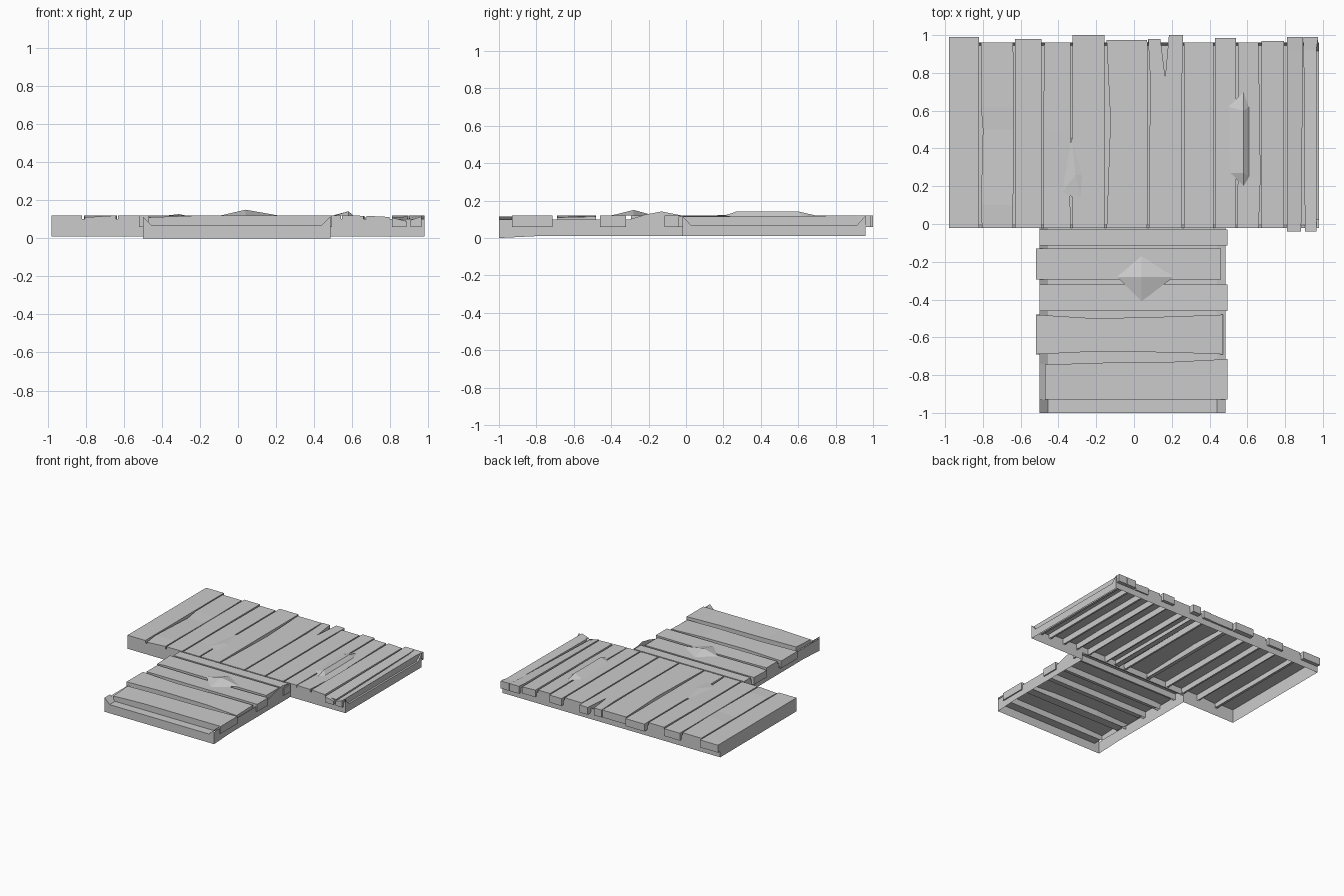
import bpy, bmesh
from mathutils import Vector

if "Cube" in bpy.data.objects:
    bpy.data.objects.remove(bpy.data.objects["Cube"])

BASE = 0.07   # bottom of the gaps between boards


def make(name, polys, center):
    """Open shell from polygons, every face turned away from center."""
    bm = bmesh.new()
    for p in polys:
        f = bm.faces.new([bm.verts.new(v) for v in p])
        f.normal_update()
        if f.normal.dot(f.calc_center_median() - Vector(center)) < 0:
            f.normal_flip()
    bmesh.ops.remove_doubles(bm, verts=bm.verts, dist=0.0005)
    me = bpy.data.meshes.new(name)
    bm.to_mesh(me)
    bm.free()
    ob = bpy.data.objects.new(name, me)
    bpy.context.collection.objects.link(ob)
    return ob


def pt(along_y, t, s, z):
    return (s, t, z) if along_y else (t, s, z)


def plank(name, along_y, stations, walls):
    """Stations: (position along, low edge, high edge, z low, z high)."""
    polys = []
    P = lambda t, s, z: pt(along_y, t, s, z)
    for a, b in zip(stations, stations[1:]):
        polys.append([P(a[0], a[1], a[3]), P(a[0], a[2], a[4]),
                      P(b[0], b[2], b[4]), P(b[0], b[1], b[3])])
        for e in (1, 2):
            polys.append([P(a[0], a[e], a[e + 2]), P(b[0], b[e], b[e + 2]),
                          P(b[0], b[e], BASE), P(a[0], a[e], BASE)])
    for s, wall in ((stations[0], walls[0]), (stations[-1], walls[1])):
        over = s[0] < wall - .003 if s is stations[0] else s[0] > wall + .003
        z = .06 if over else BASE
        polys.append([P(s[0], s[1], s[3]), P(s[0], s[2], s[4]), P(s[0], s[2], z), P(s[0], s[1], z)])
        if over:   # underside and cheeks of the overhanging end
            polys.append([P(s[0], s[1], z), P(s[0], s[2], z), P(wall, s[2], z), P(wall, s[1], z)])
            for e in (1, 2):
                polys.append([P(s[0], s[e], z), P(wall, s[e], z), P(wall, s[e], BASE), P(s[0], s[e], BASE)])
    mid = stations[len(stations) // 2]
    t = (stations[0][0] + stations[-1][0]) / 2
    make(name, polys, P(t, (mid[1] + mid[2]) / 2, .08))


def groove(name, along_y, lo, hi, t0, t1, end=.1, ramp=.045):
    """Sunken strip whose floor rises at both ends."""
    row = [(t0, end), (t0 + ramp, BASE), (t1 - ramp, BASE), (t1, end)]
    make(name, [[pt(along_y, a, lo, za), pt(along_y, a, hi, za), pt(along_y, b, hi, zb), pt(along_y, b, lo, zb)]
                for (a, za), (b, zb) in zip(row, row[1:])], (0, 0, -5))


def deck(name, along_y, planks, walls, ramp):
    for i, st in enumerate(planks):
        plank(f"{name}_plank_{i + 1}", along_y, st, walls)
    for i, (a, b) in enumerate(zip(planks, planks[1:])):
        lo, hi = min(s[2] for s in a), max(s[1] for s in b)
        if hi - lo > .002:
            groove(f"{name}_gap_{i + 1}", along_y, lo, hi, *walls, ramp=ramp)


def straight(t0, t1, lo, hi, zl=.12, zh=.12):
    return [(t0, lo, hi, zl, zh), (t1, lo, hi, zl, zh)]


# wide rear deck, boards running front to back
F = -.02
rear = [
    straight(F, .99, -.98, -.82),
    [(F, -.805, -.64, .11, .12), (.1, -.81, -.64, .12, .12), (.5, -.80, -.635, .11, .12),
     (.62, -.81, -.635, .12, .12), (.96, -.81, -.64, .12, .12)],
    straight(F, .98, -.63, -.49),
    [(F, -.48, -.335, .12, .12), (.2, -.48, -.34, .12, .115), (.5, -.48, -.335, .12, .12), (.96, -.475, -.335, .12, .12)],
    straight(F, 1.0, -.325, -.155),
    [(F, -.145, .07, .12, .12), (.55, -.125, .075, .12, .12), (.975, -.145, .07, .12, .12)],
    [(F, .08, .165, .12, .12), (.78, .085, .165, .12, .12), (.98, .075, .14, .12, .12)],
    [(F, .165, .255, .12, .12), (.78, .165, .255, .12, .12), (1.0, .185, .26, .12, .12)],
    straight(F, .96, .265, .42),
    straight(F, .985, .43, .54),
    [(F, .545, .66, .12, .118), (.25, .55, .67, .12, .11), (.96, .55, .66, .12, .118)],
    straight(F, .97, .675, .795, .118, .112),
    [(-.04, .81, .885, .108, .09), (.92, .81, .895, .115, .115), (.99, .81, .895, .12, .12)],
    [(-.04, .905, .965, .095, .115), (.92, .898, .965, .11, .12), (.99, .898, .975, .12, .12)],
]
deck("rear_deck", True, rear, (F, .96), .015)
groove("rear_deck_side_strip", True, .965, .98, F, .96, .12)

# narrow front walkway, boards running left to right
L, R = -.5, .485
walk = [
    [(-.47, -.93, -.745, .11, .12), (-.2, -.93, -.735, .12, .12), (.2, -.93, -.73, .12, .12), (.495, -.93, -.715, .12, .12)],
    [(-.52, -.69, -.48, .12, .12), (-.2, -.675, -.50, .12, .12), (.2, -.68, -.49, .12, .12), (.47, -.69, -.48, .11, .115)],
    [(L, -.46, -.32, .12, .12), (0, -.46, -.32, .12, .115), (.495, -.46, -.32, .12, .12)],
    [(-.52, -.295, -.13, .115, .12), (-.45, -.295, -.13, .12, .12), (.46, -.295, -.13, .12, .12)],
    straight(L, .495, -.115, -.03),
]
deck("walkway", False, walk, (L, R), .045)
groove("walkway_front_strip", False, -1, -.93, L, R, .115)
groove("walkway_back_strip", False, -.03, -.02, L, R)
for i, (x0, x1, z0, z1, y0, y1) in enumerate([(L, -.47, .1, .085, -.93, -.74), (.47, R, .09, .1, -.69, -.48),
                                              (.46, R, .085, .1, -.295, -.13)]):
    make(f"walkway_ledge_{i + 1}", [[(x0, y0, z0), (x1, y0, z1), (x1, y1, z1), (x0, y1, z0)]], (0, 0, -5))


# side walls around the hollow underside
def wall(a, b, z0=.01, top=.1, z1=None):
    z1 = z0 if z1 is None else z1
    return [(*a, z0), (*b, z1), (*b, top), (*a, top)]


def dipped(a, b, z0, top, low):
    """Wall whose upper edge drops between its two corners."""
    a, b = Vector(a), Vector(b)
    d = (b - a).normalized() * .045
    return [(*a, z0), (*b, z0), (*b, top), (*(b - d), low), (*(a + d), low), (*a, top)]


make("rear_deck_walls", [
    wall((-.98, F), (-.98, .96), top=.12),
    wall((-.98, .96), (.98, .96)),
    dipped((.98, F), (.98, .96), .01, .12, BASE),
    wall((-.98, F), (L, F)),
    wall((R, F), (.98, F), top=.1)], (0, .47, .06))
make("walkway_walls", [
    dipped((L, -1), (R, -1), 0, .115, BASE),
    wall((L, -1), (L, -.8), 0, .1, .01), wall((L, -.8), (L, F)),
    wall((R, -1), (R, -.8), 0, .1, .01), wall((R, -.8), (R, F)),
    [(R, -.3, .1), (R, -.22, .125), (R, -.13, .142), (R, F, .12), (R, F, .1)]], (0, -.5, .06))


# splintered humps in the boards
def hump(name, ring, ridge):
    n = len(ring)
    if len(ridge) == 1:
        polys = [[ring[i], ring[(i + 1) % n], ridge[0]] for i in range(n)]
    else:   # ring order: front, right front, right back, back, left back, left front
        p, q = ridge
        f, rf, rb, b, lb, lf = ring
        polys = [[f, rf, p], [rf, rb, q, p], [rb, b, q], [b, lb, q], [lb, lf, p, q], [lf, f, p]]
    c = sum((Vector(v) for v in ring), Vector()) / n
    make(name, polys, c - Vector((0, 0, .05)))


hump("walkway_hump", [(.04, -.41, .118), (.21, -.28, .12), (.04, -.17, .12), (-.09, -.28, .12)], [(.04, -.28, .15)])
hump("rear_deck_hump", [(.58, .2, .117), (.61, .25, .117), (.61, .62, .117), (.58, .7, .119),
                        (.5, .62, .12), (.51, .27, .12)], [(.58, .27, .142), (.58, .6, .142)])
hump("rear_deck_splinter", [(-.28, .12, .119), (-.27, .26, .119), (-.33, .46, .119), (-.38, .17, .119)], [(-.31, .26, .127)])
